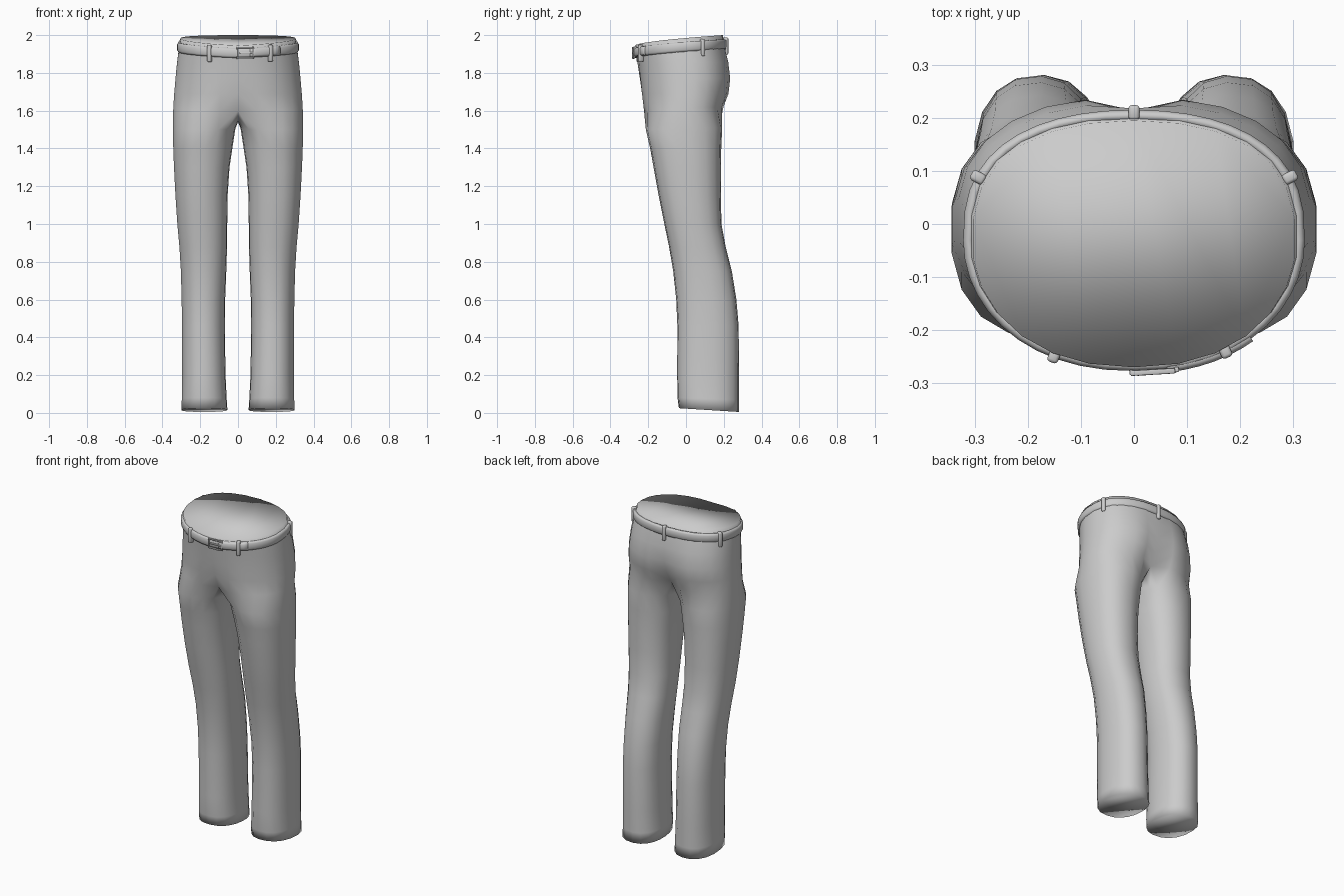
import bpy, bmesh
from math import sin, cos, pi, exp, atan2
from mathutils import Vector

if "Cube" in bpy.data.objects:
    bpy.data.objects.remove(bpy.data.objects["Cube"])

OUT, INN = 14, 5          # points on outer and inner part of each half ring


def spow(v, p):
    return (1 if v >= 0 else -1) * abs(v) ** p


def torso_pt(a, ring):
    """Point on a hip section; a = 0 front centre, pi = back centre."""
    zf, zb, X, yf, yb, df, db = ring
    c, h = (yf + yb) / 2, (yb - yf) / 2
    x, cy = X * spow(sin(a), .9), -cos(a)
    y = c + h * spow(cy, .75 if cy > 0 else 1)
    s = min(1, max(0, (y - yf) / (yb - yf)))
    y += (df if cy < 0 else -db) * exp(-(x / .06) ** 2)
    return Vector((x, y, zf + (zb - zf) * s ** .6))


def leg_ring(zf, zb, xi, xo, yf, yb):
    q = pi / 4
    angs = [-q + (pi + 2 * q) * k / (OUT - 1) for k in range(OUT)]
    angs += [pi + q + (pi - 2 * q) * (k + 1) / (INN + 1) for k in range(INN)]
    pts = []
    for a in angs:
        x = (xi + xo) / 2 + (xo - xi) / 2 * spow(sin(a), .88)
        y = (yf + yb) / 2 - (yb - yf) / 2 * spow(cos(a), .88)
        pts.append(Vector((x, y, zf + (zb - zf) * (y - yf) / (yb - yf))))
    return pts


def finish(bm, name):
    bmesh.ops.recalc_face_normals(bm, faces=bm.faces)
    me = bpy.data.meshes.new(name)
    bm.to_mesh(me)
    bm.free()
    for p in me.polygons:
        p.use_smooth = True
    ob = bpy.data.objects.new(name, me)
    bpy.context.collection.objects.link(ob)
    return ob


def bridge(bm, a, b, closed):
    n = len(a)
    for i in range(n if closed else n - 1):
        j = (i + 1) % n
        bm.faces.new((a[i], a[j], b[j], b[i]))


# Trousers: half of the hips and one leg, mirrored
torso = [  # z front, z back, half width, y front, y back, front dent, back dent
    (1.945, 2.00, .305, -.270, .195, 0, 0),
    (1.900, 1.94, .315, -.263, .209, 0, .003),
    (1.840, 1.86, .325, -.255, .230, 0, .012),
    (1.770, 1.77, .333, -.248, .242, .004, .028),
    (1.690, 1.69, .340, -.241, .234, .014, .045),
    (1.600, 1.62, .345, -.232, .208, .040, .060),
]
legs = [   # z front, z back, x inner, x outer, y front, y back
    (1.50, 1.51, .014, .346, -.213, .192),
    (1.40, 1.40, .030, .345, -.190, .187),
    (1.30, 1.30, .045, .341, -.172, .185),
    (1.15, 1.15, .055, .333, -.145, .185),
    (1.00, 1.00, .057, .323, -.115, .188),
    (.88, .88, .058, .312, -.090, .210),
    (.75, .75, .062, .304, -.068, .243),
    (.60, .60, .068, .300, -.052, .267),
    (.46, .46, .070, .298, -.046, .279),
    (.20, .20, .066, .297, -.047, .281),
    (.08, .07, .060, .299, -.045, .281),
    (.025, .005, .056, .302, -.038, .281),
]
bm = bmesh.new()
rows = []
for r in torso:
    pts = [torso_pt(pi * k / (OUT - 1), r) for k in range(OUT)]
    pts[0].x = pts[-1].x = 0
    rows.append([bm.verts.new(p) for p in pts])
for a, b in zip(rows, rows[1:]):
    bridge(bm, a, b, False)
bm.faces.new(rows[0])                       # closed waist
front, back = rows[-1][0].co, rows[-1][-1].co
crotch = []
for k in range(INN):
    u = (k + 1) / (INN + 1)
    p = back.lerp(front, u)
    p.z -= .07 * sin(pi * u)
    crotch.append(bm.verts.new(p))
prev = rows[-1] + crotch
for r in legs:
    cur = [bm.verts.new(p) for p in leg_ring(*r)]
    bridge(bm, prev, cur, True)
    prev = cur
bm.faces.new(prev)                          # closed hem
trousers = finish(bm, "trousers")
mir = trousers.modifiers.new("mirror", 'MIRROR')
mir.use_clip = True

# Belt: rounded strip that follows the waist
BELT = (1.905, 1.952, .312, -.267, .205, 0, 0)


def belt_frame(a):
    p = torso_pt(a, BELT)
    t = torso_pt(a + .02, BELT) - torso_pt(a - .02, BELT)
    return p, Vector((t.y, -t.x, 0)).normalized()


def angle_at(x, y):
    """Belt parameter whose point lies nearest to (x, y)."""
    return min((2 * pi * k / 720 for k in range(720)),
               key=lambda a: (torso_pt(a, BELT).xy - Vector((x, y))).length)


def strip(name, a0, a1, n, closed, off, half):
    sec = [(-.008, -half), (.004, -half), (.010, -half * .6),
           (.010, half * .6), (.004, half), (-.008, half)]
    bm = bmesh.new()
    loops = []
    for i in range(n if closed else n + 1):
        p, nrm = belt_frame(a0 + (a1 - a0) * i / n)
        loops.append([bm.verts.new(p + nrm * (o + off) + Vector((0, 0, dz)))
                      for o, dz in sec])
    for a, b in zip(loops, loops[1:]):
        bridge(bm, a, b, True)
    if closed:
        bridge(bm, loops[-1], loops[0], True)
    else:
        bm.faces.new(loops[0])
        bm.faces.new(loops[-1])
    return finish(bm, name)


strip("belt", 0, 2 * pi, 44, True, 0, .026)
strip("belt_tail", angle_at(.06, -.25), angle_at(.21, -.2), 6, False, .006, .023)


def box(name, a, size, off, dz, bevel):
    """Bevelled block on the belt; size = along belt, outward, up."""
    p, n = belt_frame(a)
    bm = bmesh.new()
    bmesh.ops.create_cube(bm, size=1)
    bmesh.ops.scale(bm, vec=size, verts=bm.verts)
    bmesh.ops.bevel(bm, geom=bm.edges[:], offset=bevel, segments=2,
                    affect='EDGES', profile=.5)
    ob = finish(bm, name)
    ob.location = p + n * off + Vector((0, 0, dz))
    ob.rotation_euler.z = atan2(n.y, n.x) + pi / 2
    return ob


# Belt loops
for i, (x, y) in enumerate([(0, .2), (.29, .085), (-.29, .085),
                            (.17, -.235), (-.148, -.24)]):
    box(f"belt_loop_{i + 1}", angle_at(x, y), (.021, .028, .09), .005, -.01, .006)

# Buckle: four bars and a prong
for name, x, w, h, dz in [("buckle_left", -.006, .008, .062, 0),
                          ("buckle_right", .078, .008, .062, 0),
                          ("buckle_top", .036, .084, .008, .027),
                          ("buckle_bottom", .036, .084, .008, -.027),
                          ("buckle_prong", .040, .075, .008, 0)]:
    box(name, angle_at(x, -.265), (w, .010, h), .013, dz, .002)
